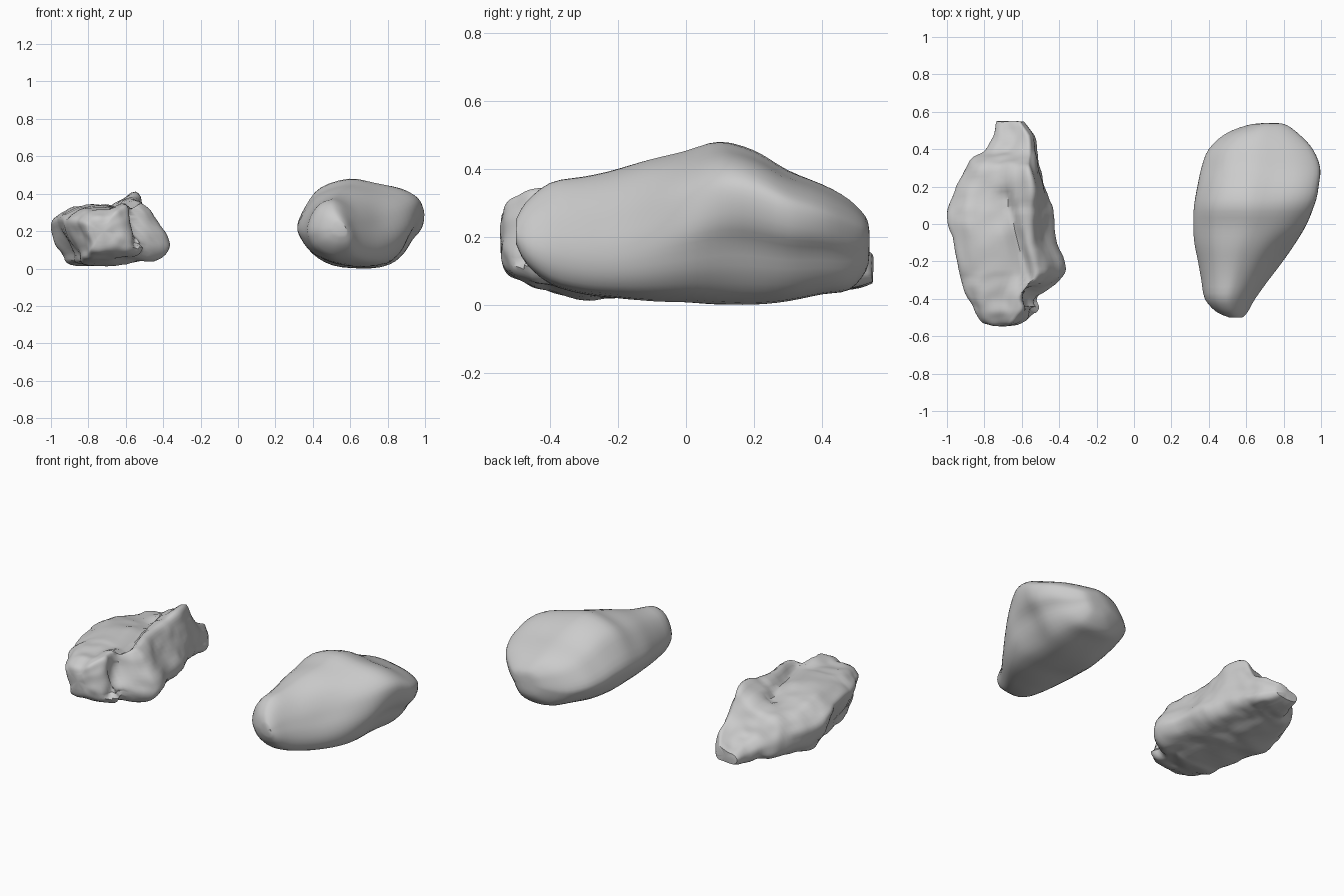
import bpy, bmesh, math
from mathutils import Vector, noise

cube = bpy.data.objects.get("Cube")
if cube:
    bpy.data.objects.remove(cube, do_unlink=True)

stone = bpy.data.materials.new("stone_grey")
stone.use_nodes = True
GREY = (0.6, 0.6, 0.6, 1)
stone.diffuse_color = GREY
stone.node_tree.nodes["Principled BSDF"].inputs["Base Color"].default_value = GREY


def resample(points, steps, closed=False):
    """Smooth spline through points, with steps samples per span."""
    pts = [Vector(p) for p in points]
    n = len(pts)

    def at(i):
        return pts[i % n] if closed else pts[max(0, min(n - 1, i))]

    out = []
    for i in range(n if closed else n - 1):
        a, b, c, d = (at(i + k) for k in (-1, 0, 1, 2))
        for s in range(steps):
            t = s / steps
            out.append(b + (c - a) * (t / 2)
                       + (a * 2 - b * 5 + c * 4 - d) * (t * t / 2)
                       + (b * 3 - a - c * 3 + d) * (t ** 3 / 2))
    return out if closed else out + [pts[-1]]


def unit_outline(section, steps):
    """Fit a section to the unit square and smooth it."""
    xs, zs = [p[0] for p in section], [p[1] for p in section]
    unit = [((x - min(xs)) / (max(xs) - min(xs)), (z - min(zs)) / (max(zs) - min(zs)))
            for x, z in section]
    return resample(unit, steps, closed=True)


def loft_rock(name, front, back, blend, stations, steps, relief):
    """Sweep from the front to the back section along y, then add relief."""
    outlines = [unit_outline(s, steps) for s in (front, back)]
    count = len(outlines[0])
    bm = bmesh.new()
    rings = []
    for y, x0, x1, z0, z1 in resample(stations, steps):
        t = max(0, min(1, (y - blend[0]) / (blend[1] - blend[0])))
        t = t * t * (3 - 2 * t)
        shape = [a.lerp(b, t) for a, b in zip(*outlines)]
        rings.append([bm.verts.new((x0 + (x1 - x0) * u, y, z0 + (z1 - z0) * v))
                      for u, v in shape])
    for a, b in zip(rings, rings[1:]):
        for i in range(count):
            j = (i + 1) % count
            bm.faces.new((a[i], a[j], b[j], b[i]))
    for ring in (rings[0], rings[-1]):
        centre = bm.verts.new(sum((v.co for v in ring), Vector()) / count)
        for i in range(count):
            bm.faces.new((centre, ring[i], ring[(i + 1) % count]))
    bmesh.ops.recalc_face_normals(bm, faces=bm.faces)
    bm.normal_update()
    moves = [(v, v.normal * relief(v.co)) for v in bm.verts]
    for v, move in moves:
        v.co += move
        v.co.z = max(v.co.z, 0)
    mesh = bpy.data.meshes.new(name)
    bm.to_mesh(mesh)
    bm.free()
    mesh.materials.append(stone)
    obj = bpy.data.objects.new(name, mesh)
    bpy.context.collection.objects.link(obj)
    bpy.ops.object.select_all(action='DESELECT')
    obj.select_set(True)
    bpy.context.view_layer.objects.active = obj
    bpy.ops.object.shade_smooth_by_angle(angle=math.radians(50))


def segment_distance(p, a, b):
    t = max(0, min(1, (p - a).dot(b - a) / (b - a).length_squared))
    return (p - a - (b - a) * t).length


# Smooth boulder: rounded nose in front, overhang on its outer side at the back
boulder_front = [(0, .5), (.08, .74), (.22, .92), (.42, 1), (.58, .96), (.72, .86),
                 (.84, .72), (.92, .57), (.98, .42), (1, .27), (.96, .13), (.84, .03),
                 (.55, 0), (.32, .06), (.14, .17), (.04, .32)]
boulder_back = [(.31, .24), (.36, .34), (.44, .43), (.6, .48), (.75, .46), (.89, .43),
                (.98, .385), (1, .33), (.98, .25), (.93, .18), (.88, .09), (.8, .02),
                (.66, 0), (.5, .02), (.4, .08), (.33, .17)]
# y, left x, right x, bottom z, top z
boulder_stations = [(-.5, .51, .58, .18, .25), (-.47, .44, .61, .12, .3),
                    (-.4, .38, .65, .06, .355), (-.3, .36, .72, .03, .375),
                    (-.2, .34, .797, .02, .4), (-.1, .32, .875, .015, .43),
                    (0, .315, .94, .01, .452), (.1, .32, .97, 0, .478),
                    (.2, .34, .985, 0, .455), (.3, .365, .997, .01, .4),
                    (.4, .4, .96, .03, .355), (.48, .48, .89, .045, .31),
                    (.53, .6, .82, .1, .26), (.54, .67, .76, .15, .22)]


def boulder_relief(p):
    return 0.008 * noise.noise(p * 5)


loft_rock("smooth_boulder", boulder_front, boulder_back, (-.25, .2),
          boulder_stations, 3, boulder_relief)

# Craggy rock: flat front lump, ridge on the inner side, low tail at the back
crag_front = [(-1, .28), (-.96, .32), (-.87, .36), (-.7, .36), (-.6, .38), (-.53, .39),
              (-.48, .34), (-.44, .27), (-.38, .18), (-.37, .12), (-.43, .06), (-.55, .04),
              (-.68, .02), (-.88, .03), (-.91, .09), (-.97, .2)]
crag_back = [(-1, .18), (-.95, .24), (-.87, .28), (-.73, .3), (-.58, .355), (-.47, .4),
             (-.43, .34), (-.4, .27), (-.38, .19), (-.37, .12), (-.43, .06), (-.55, .04),
             (-.68, .02), (-.88, .03), (-.95, .06), (-.99, .1)]
crag_stations = [(-.545, -.77, -.67, .15, .24), (-.53, -.81, -.61, .1, .285),
                 (-.49, -.84, -.55, .07, .315), (-.45, -.86, -.51, .05, .335),
                 (-.39, -.885, -.51, .04, .345),
                 (-.3, -.925, -.4, .015, .35), (-.24, -.94, -.37, .02, .355),
                 (-.1, -.965, -.41, .02, .365), (.02, -1, -.43, .02, .375),
                 (.1, -.985, -.45, .02, .39), (.2, -.95, -.47, .03, .405),
                 (.3, -.9, -.5, .03, .39), (.35, -.86, -.51, .035, .32),
                 (.39, -.79, -.52, .04, .25), (.47, -.75, -.535, .04, .2),
                 (.545, -.73, -.59, .065, .15)]
groove = [Vector(p) for p in ((-.52, -.5), (-.57, -.3), (-.64, -.05), (-.7, .15))]


def crag_relief(p):
    # Cleft between the front lump and the ridge, then gentle lumps
    flat = p.to_2d()
    gap = min(segment_distance(flat, a, b) for a, b in zip(groove, groove[1:]))
    cleft = 0.04 * math.exp(-(gap / 0.035) ** 2) if p.z > 0.12 else 0
    return 0.012 * noise.noise(p * 7) + 0.008 * noise.noise(p * 16) - cleft


loft_rock("craggy_rock", crag_front, crag_back, (-.1, .25), crag_stations, 4, crag_relief)
